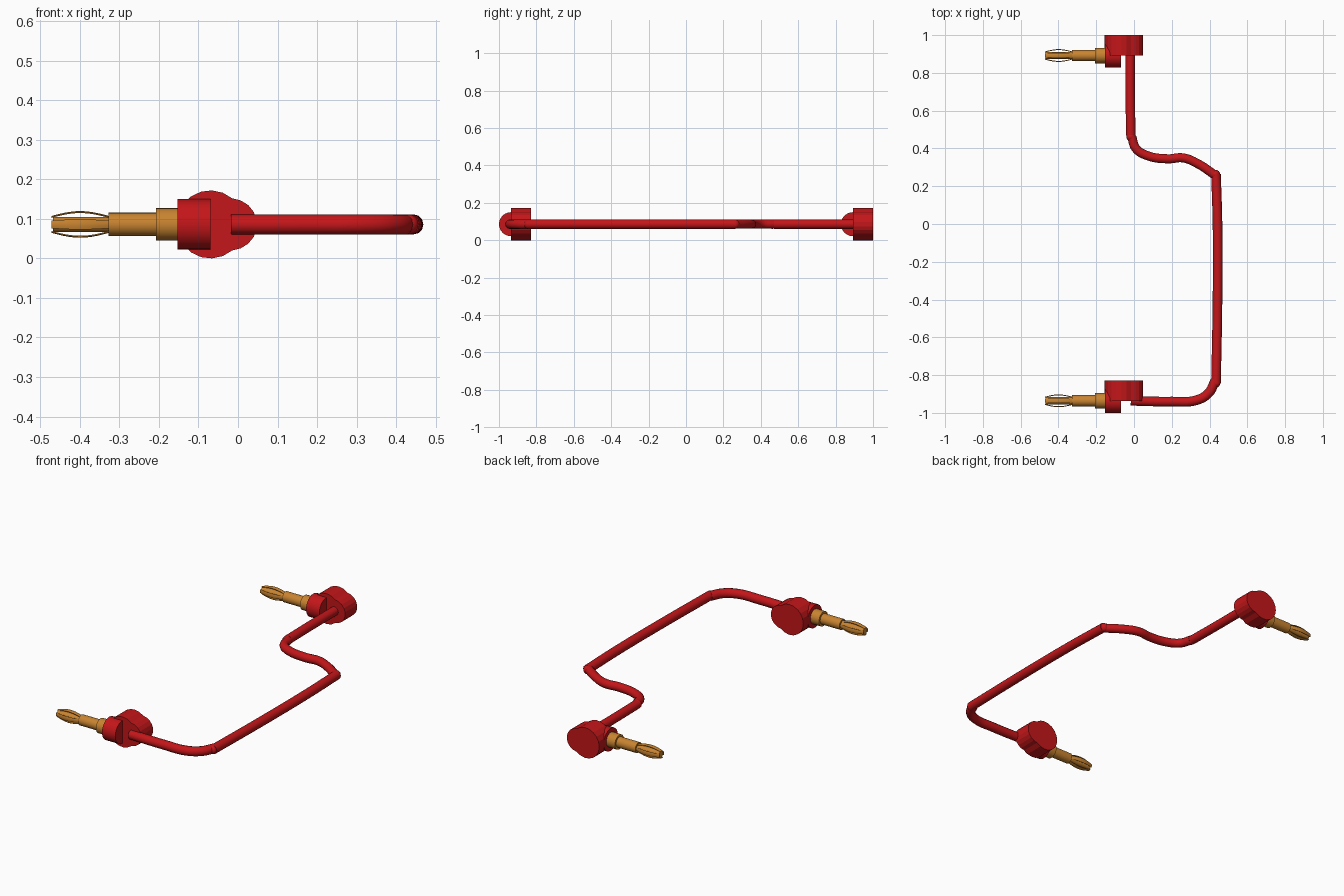
import bpy, bmesh
from math import sin, cos, pi, radians

if "Cube" in bpy.data.objects:
    bpy.data.objects.remove(bpy.data.objects["Cube"])

ZC = 0.086          # height of all centre lines
PLUG_Y = (0.892, -0.936)


def material(name, color):
    m = bpy.data.materials.new(name)
    m.diffuse_color = color
    m.use_nodes = True
    m.node_tree.nodes["Principled BSDF"].inputs["Base Color"].default_value = m.diffuse_color
    return m


RED = material("red_plastic", (0.55, 0.008, 0.01, 1))
BRASS = material("brass", (0.58, 0.23, 0.03, 1))


def finish(bm, name, mat, smooth=None):
    bmesh.ops.recalc_face_normals(bm, faces=bm.faces)
    me = bpy.data.meshes.new(name)
    bm.to_mesh(me)
    bm.free()
    ob = bpy.data.objects.new(name, me)
    bpy.context.collection.objects.link(ob)
    me.materials.append(mat)
    if smooth:
        bpy.ops.object.select_all(action='DESELECT')
        ob.select_set(True)
        bpy.context.view_layer.objects.active = ob
        bpy.ops.object.shade_smooth_by_angle(angle=radians(smooth))
    return ob


def lathe_x(name, profile, y, mat, sides=24):
    """Closed solid of revolution about the x direction; profile is (x, radius)."""
    bm = bmesh.new()
    rings = [[bm.verts.new((x, y + r * cos(2 * pi * i / sides), ZC + r * sin(2 * pi * i / sides)))
              for i in range(sides)] for x, r in profile]
    for a, b in zip(rings, rings[1:]):
        for i in range(sides):
            j = (i + 1) % sides
            bm.faces.new((a[i], a[j], b[j], b[i]))
    bm.faces.new(rings[0])
    bm.faces.new(rings[-1])
    return finish(bm, name, mat, 30)


def plug_head(name, y):
    """Two overlapping discs as one outline, extruded towards the back."""
    pts = []
    for i in range(15):
        a = radians(50 + 260 * i / 14)
        pts.append((-0.07 + 0.086 * cos(a), ZC + 0.086 * sin(a)))
    for i in range(1, 9):
        a = radians(-88 + 176 * i / 9)
        pts.append((-0.017 + 0.065 * cos(a), ZC + 0.065 * sin(a)))
    bm = bmesh.new()
    face = bm.faces.new([bm.verts.new((x, y, z)) for x, z in pts])
    ext = bmesh.ops.extrude_face_region(bm, geom=[face])
    bmesh.ops.translate(bm, vec=(0, 0.108, 0),
                        verts=[v for v in ext['geom'] if isinstance(v, bmesh.types.BMVert)])
    return finish(bm, name, RED)


def spring_leaves(name, y):
    """Four thin bowed leaves around the pin tip."""
    bm = bmesh.new()
    n, across, half, thick = 10, 3, radians(27), 0.003
    for k in range(4):
        grid = []
        for i in range(n + 1):
            t = i / n
            r = 0.0215 + 0.0125 * sin(pi * t)
            spread = half * 0.0215 / r * (1 + 0.3 * sin(pi * t))
            row = []
            for rad, order in ((r, range(across + 1)), (r - thick, range(across, -1, -1))):
                for j in order:
                    a = k * pi / 2 + spread * (2 * j / across - 1)
                    row.append(bm.verts.new((-0.472 + 0.146 * t, y + rad * cos(a), ZC + rad * sin(a))))
            grid.append(row)
        for a, b in zip(grid, grid[1:]):
            for j in range(len(a)):
                q = (j + 1) % len(a)
                bm.faces.new((a[j], a[q], b[q], b[j]))
        bm.faces.new(grid[0])
        bm.faces.new(grid[-1])
    return finish(bm, name, BRASS, 30)


def cable(name, points, radius=0.0265):
    cu = bpy.data.curves.new(name, 'CURVE')
    cu.dimensions = '3D'
    cu.bevel_depth = radius
    cu.bevel_resolution = 4
    cu.resolution_u = 6
    cu.use_fill_caps = True
    sp = cu.splines.new('BEZIER')
    sp.bezier_points.add(len(points) - 1)
    for p, (x, y) in zip(sp.bezier_points, points):
        p.co = (x, y, ZC)
        p.handle_left_type = p.handle_right_type = 'AUTO'
    cu.materials.append(RED)
    ob = bpy.data.objects.new(name, cu)
    bpy.context.collection.objects.link(ob)


# Two identical plugs
for side, y in zip(("back", "front"), PLUG_Y):
    plug_head(side + "_plug_head", y)
    lathe_x(side + "_plug_sleeve", [(-0.153, 0.064), (-0.07, 0.064)], y, RED)
    lathe_x(side + "_pin", [(-0.468, 0.019), (-0.327, 0.019), (-0.327, 0.0295), (-0.207, 0.0295),
                            (-0.207, 0.041), (-0.15, 0.041)], y, BRASS)
    spring_leaves(side + "_pin_spring", y)

# Cable in four runs
cable("cable_back_run", [(-0.02, 0.92), (-0.02, 0.7), (-0.017, 0.47)], 0.025)
cable("cable_wavy_run", [(-0.012, 0.462), (0.01, 0.4), (0.07, 0.362), (0.18, 0.345),
                         (0.26, 0.35), (0.34, 0.318), (0.427, 0.26)], 0.024)
cable("cable_side_run", [(0.434, 0.265), (0.442, 0.0), (0.442, -0.4), (0.434, -0.845)], 0.0255)
cable("cable_front_run", [(0.43, -0.83), (0.395, -0.895), (0.33, -0.933), (0.2, -0.94), (-0.017, -0.936)], 0.0255)

# Soft knuckles at the cable joints
for i, (x, y) in enumerate([(-0.016, 0.462), (0.431, 0.262), (0.432, -0.842)]):
    bm = bmesh.new()
    bmesh.ops.create_uvsphere(bm, u_segments=16, v_segments=10, radius=0.025)
    bmesh.ops.translate(bm, vec=(x, y, ZC), verts=bm.verts)
    finish(bm, f"cable_joint_{i + 1}", RED, 60)
